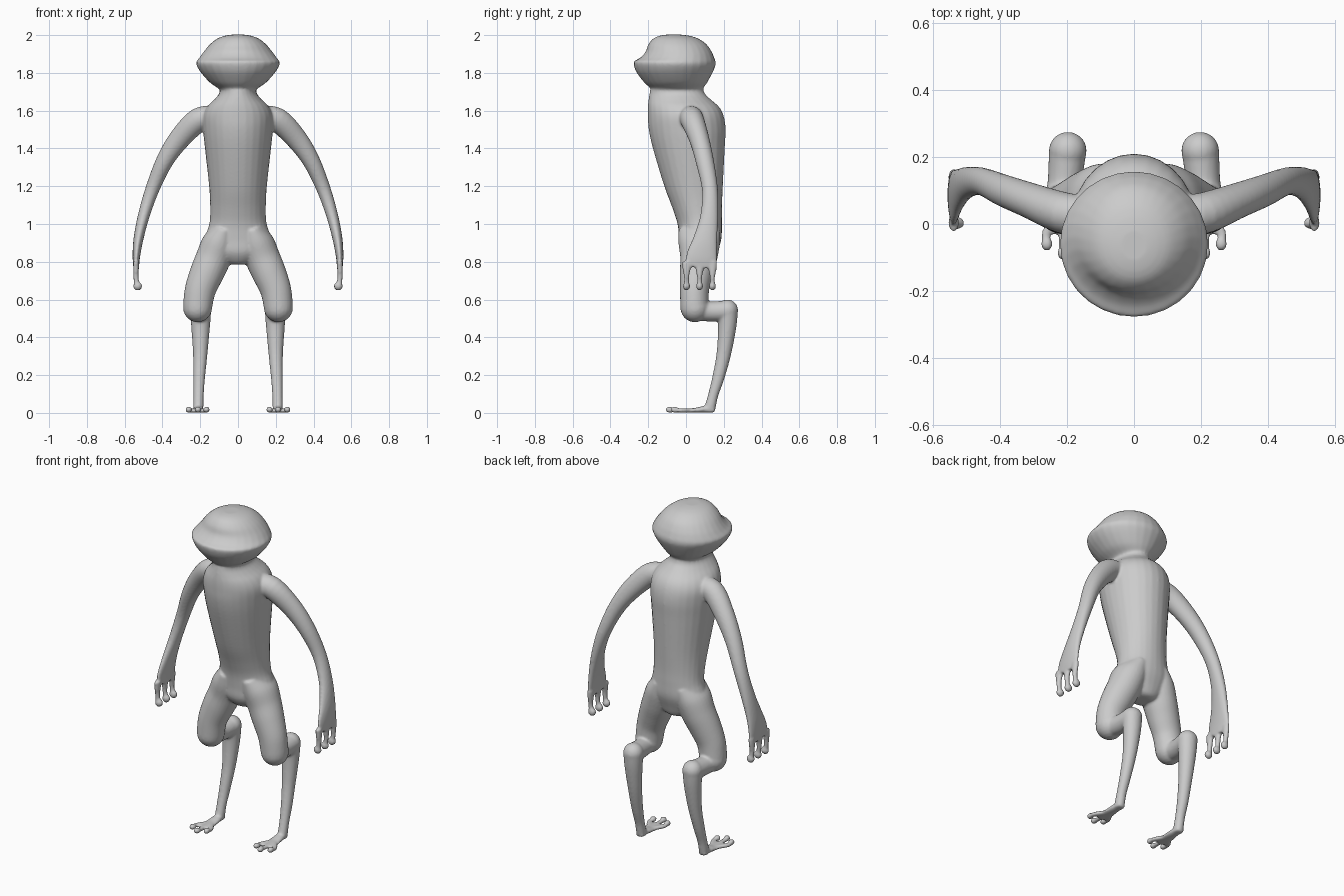
import bpy, bmesh
from math import sin, cos, pi
from mathutils import Vector, Matrix

bm = bmesh.new()
SIDES = 28


def spline(rows, steps=5):
    """Catmull-Rom interpolation of rows of numbers."""
    out = []
    for i in range(len(rows) - 1):
        p = [rows[max(0, min(len(rows) - 1, i + k))] for k in (-1, 0, 1, 2)]
        for s in range(steps):
            t = s / steps
            out.append([0.5 * (2 * b + (c - a) * t + (2 * a - 5 * b + 4 * c - d) * t * t
                               + (3 * b - a - 3 * c + d) * t ** 3) for a, b, c, d in zip(*p)])
    out.append(list(rows[-1]))
    return out


def loft(rows, ref=(0, 1, 0), flat=None, side=1):
    """Closed skin over elliptical rings: x, y, z, radius along ref, other radius."""
    rows = spline(rows)
    pts = [Vector((r[0] * side, r[1], r[2])) for r in rows]
    rings = []
    for i, r in enumerate(rows):
        t = Vector(flat) if flat else pts[min(i + 1, len(pts) - 1)] - pts[max(i - 1, 0)]
        t.normalize()
        a = Vector(ref)
        a = (a - t * a.dot(t)).normalized()
        b = t.cross(a)
        rings.append([bm.verts.new(pts[i] + a * r[3] * cos(2 * pi * k / SIDES)
                                   + b * r[4] * sin(2 * pi * k / SIDES)) for k in range(SIDES)])
    for lo, hi in zip(rings, rings[1:]):
        for k in range(SIDES):
            n = (k + 1) % SIDES
            bm.faces.new((lo[k], lo[n], hi[n], hi[k]))
    bm.faces.new(rings[0][::-1])
    bm.faces.new(rings[-1])


def ball(x, y, z, rx, ry, rz, side=1):
    m = Matrix.Translation((x * side, y, z)) @ Matrix.Diagonal((rx, ry, rz, 1))
    bmesh.ops.create_uvsphere(bm, u_segments=20, v_segments=12, radius=1, matrix=m)


def upright(profile):
    """Horizontal sections: z, half width, front y, back y."""
    loft([(0, (f + b) / 2, z, (b - f) / 2, w) for z, w, f, b in profile], flat=(0, 0, 1))


# Torso and neck
upright([(.785, .05, .03, .12), (.80, .09, 0, .145), (.85, .15, -.03, .165), (.92, .175, -.035, .187),
         (1.0, .152, -.045, .19), (1.08, .147, -.07, .19), (1.2, .153, -.115, .195),
         (1.4, .175, -.175, .205), (1.5, .185, -.197, .21), (1.57, .186, -.202, .20),
         (1.62, .165, -.202, .175), (1.66, .125, -.198, .13), (1.69, .10, -.193, .10),
         (1.72, .095, -.187, .09), (1.75, .09, -.17, .08)])

# Head: lower jaw up to the rim, then the dome
upright([(1.705, .09, -.185, .085), (1.72, .108, -.19, .092), (1.75, .15, -.222, .113),
         (1.80, .195, -.26, .14), (1.835, .217, -.275, .155), (1.855, .222, -.278, .157)])
upright([(1.85, .222, -.278, .157), (1.862, .219, -.275, .156), (1.88, .205, -.243, .15),
         (1.91, .183, -.215, .137), (1.95, .150, -.20, .11), (1.98, .112, -.175, .068),
         (1.995, .075, -.145, .025), (2.002, .04, -.11, -.02)])

for s in (1, -1):
    # Arm widening into a flat hand
    loft([(.12, .02, 1.57, .06, .055), (.21, .033, 1.55, .062, .064), (.31, .07, 1.45, .053, .057),
          (.39, .10, 1.33, .048, .046), (.455, .127, 1.18, .042, .037), (.50, .123, 1.04, .048, .031),
          (.527, .102, .92, .064, .026), (.538, .083, .83, .082, .02), (.539, .077, .77, .085, .015)],
         side=s)
    # Fingers with round tips
    for y in (.003, .072, .14):
        loft([(.539, y, .80, .026, .015), (.540, y, .76, .022, .015), (.540, y, .72, .014, .014),
              (.536, y, .67, .014, .014)], side=s)
        ball(.531, y, .671, .024, .019, .024, s)

    # Thigh and knee
    loft([(.075, .07, .97, .11, .06), (.10, .07, .90, .11, .09), (.13, .067, .82, .098, .093),
          (.165, .055, .74, .088, .09), (.20, .045, .65, .077, .082), (.214, .045, .56, .075, .077)],
         side=s)
    ball(.214, .047, .557, .077, .077, .077, s)
    # Lower leg: runs back from the knee, then down to the heel
    loft([(.213, .05, .55, .062, .06), (.207, .12, .537, .053, .052), (.199, .217, .54, .056, .056)],
         ref=(0, 0, 1), side=s)
    ball(.198, .219, .543, .057, .057, .057, s)
    loft([(.198, .219, .54, .056, .056), (.198, .218, .45, .048, .049), (.20, .20, .31, .039, .038),
          (.206, .17, .18, .033, .031), (.209, .143, .09, .028, .027), (.21, .128, .03, .03, .027),
          (.21, .125, .004, .026, .024)], flat=(0, 0, 1), side=s)
    # Webbed foot
    loft([(.21, .152, .014, .022, .013), (.21, .10, .019, .028, .018), (.211, .04, .013, .036, .012),
          (.213, -.03, .011, .046, .010)], ref=(1, 0, 0), flat=(0, 1, 0), side=s)
    # Toes with round tips
    for x, y in ((.167, -.06), (.212, -.087), (.261, -.06)):
        loft([(.21, .05, .013, .014, .012), (x, y + .04, .013, .013, .012), (x, y, .015, .012, .012)],
             ref=(1, 0, 0), side=s)
        ball(x, y, .017, .018, .021, .017, s)

bmesh.ops.recalc_face_normals(bm, faces=bm.faces)
mesh = bpy.data.meshes.new("creature_body")
bm.to_mesh(mesh)
bm.free()
body = bpy.data.objects.new("creature_body", mesh)
bpy.context.collection.objects.link(body)

# Fuse all parts into one skin and soften the joints
fuse = body.modifiers.new("fuse", 'REMESH')
fuse.mode = 'VOXEL'
fuse.voxel_size = .007
fuse.use_smooth_shade = True
soft = body.modifiers.new("soften", 'SMOOTH')
soft.factor = .5
soft.iterations = 5
